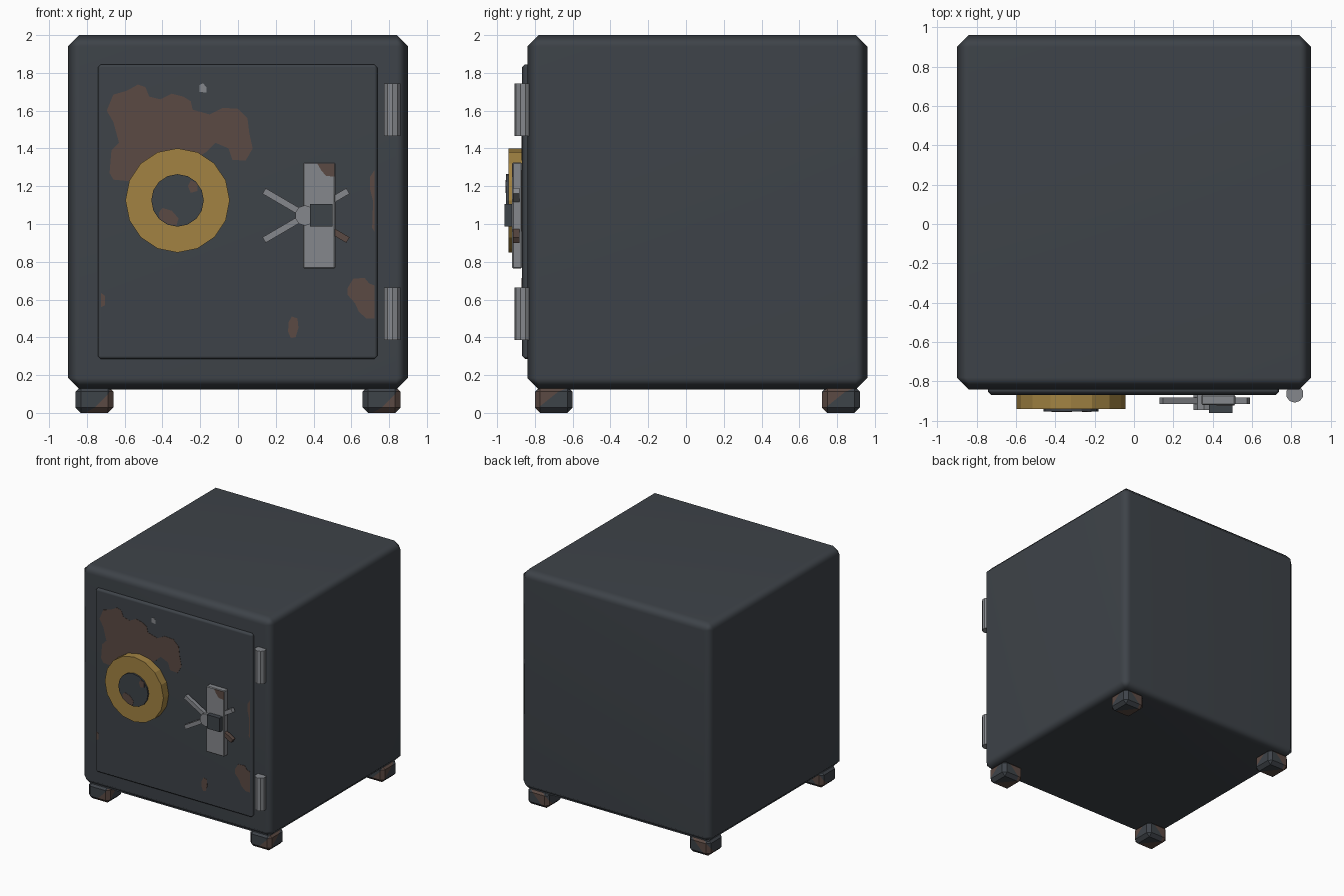
import bpy, bmesh, math
from mathutils import Matrix, Vector

if "Cube" in bpy.data.objects:
    bpy.data.objects.remove(bpy.data.objects["Cube"])


def material(name, rgb):
    m = bpy.data.materials.new(name)
    m.diffuse_color = (*rgb, 1)
    m.use_nodes = True
    m.node_tree.nodes["Principled BSDF"].inputs["Base Color"].default_value = m.diffuse_color
    return m


STEEL = material("dark steel", (0.048, 0.056, 0.066))
GREY = material("bare metal", (0.235, 0.245, 0.262))
BRASS = material("brass", (0.36, 0.225, 0.055))
RUST = material("rust", (0.105, 0.068, 0.056))


def finish(name, bm, mats, smooth=False):
    bmesh.ops.recalc_face_normals(bm, faces=bm.faces)
    me = bpy.data.meshes.new(name)
    bm.to_mesh(me)
    bm.free()
    for m in mats:
        me.materials.append(m)
    ob = bpy.data.objects.new(name, me)
    bpy.context.collection.objects.link(ob)
    if smooth:
        for o in bpy.context.selected_objects:
            o.select_set(False)
        ob.select_set(True)
        bpy.context.view_layer.objects.active = ob
        bpy.ops.object.shade_smooth_by_angle(angle=math.radians(50))
        ob.modifiers.new("weighted", "WEIGHTED_NORMAL").keep_sharp = True
    return ob


def box_bm(lo, hi, bevel=0.0):
    lo, hi = Vector(lo), Vector(hi)
    bm = bmesh.new()
    mat = Matrix.Translation((lo + hi) / 2) @ Matrix.Diagonal((*(hi - lo), 1))
    bmesh.ops.create_cube(bm, size=1, matrix=mat)
    if bevel:
        bmesh.ops.bevel(bm, geom=bm.edges[:], offset=bevel, segments=1,
                        profile=0.5, affect='EDGES')
    return bm


def box(name, lo, hi, mat, bevel=0.0, smooth=False):
    return finish(name, box_bm(lo, hi, bevel), [mat], smooth)


def disc(name, x, z, r, y0, y1, sides, mat):
    """Cylinder along y between y0 and y1."""
    bm = bmesh.new()
    m = Matrix.Translation((x, (y0 + y1) / 2, z)) @ Matrix.Rotation(math.pi / 2, 4, 'X')
    bmesh.ops.create_cone(bm, cap_ends=True, segments=sides, radius1=r,
                          radius2=r, depth=abs(y1 - y0), matrix=m)
    return finish(name, bm, [mat])


def patch(name, y, pts, mat=RUST, t=0.003):
    """Thin painted plate on a front face at depth y."""
    bm = bmesh.new()
    f = bm.faces.new([bm.verts.new((x, y + 0.001, z)) for x, z in pts])
    ext = bmesh.ops.extrude_face_region(bm, geom=[f])
    bmesh.ops.translate(bm, vec=(0, -t, 0),
                        verts=[v for v in ext["geom"] if isinstance(v, bmesh.types.BMVert)])
    bmesh.ops.triangulate(bm, faces=[f for f in bm.faces if len(f.verts) > 4])
    return finish(name, bm, [mat])


# cabinet and door
box("cabinet", (-0.9, -0.84, 0.125), (0.9, 0.96, 2.0), STEEL, 0.06, True)
box("door", (-0.742, -0.868, 0.285), (0.738, -0.82, 1.845), STEEL, 0.016, True)

# feet with a diagonal rust band
for sx, sn in ((-1, "left"), (1, "right")):
    for cy, yn in ((-0.70, "front"), (0.82, "back")):
        cx = sx * 0.76
        bm = box_bm((cx - 0.1, cy - 0.1, 0), (cx + 0.1, cy + 0.1, 0.14), 0.028)
        n = Vector((1, 0.8, -1)).normalized()
        c = Vector((cx + 0.01, cy, 0.06))
        for d in (-0.035, 0.035):
            bmesh.ops.bisect_plane(bm, geom=bm.verts[:] + bm.edges[:] + bm.faces[:],
                                   plane_co=c + n * d, plane_no=n)
        for f in bm.faces:
            f.material_index = int(abs((f.calc_center_median() - c).dot(n)) < 0.035)
        finish(f"{yn}_{sn}_foot", bm, [STEEL, RUST])

# hinges
for z, nm in ((1.605, "upper_hinge"), (0.525, "lower_hinge")):
    bm = bmesh.new()
    bmesh.ops.create_cone(bm, cap_ends=True, segments=10, radius1=0.045, radius2=0.045,
                          depth=0.28, matrix=Matrix.Translation((0.817, -0.863, z)))
    finish(nm, bm, [GREY])

# combination dial
disc("dial_ring", -0.32, 1.125, 0.276, -0.86, -0.94, 16, BRASS)
disc("dial_knob", -0.32, 1.125, 0.139, -0.93, -0.953, 16, STEEL)

# handle: plate, hub, boss and four spokes
box("handle_plate", (0.343, -0.92, 0.765), (0.515, -0.868, 1.325), GREY, 0.006)
disc("handle_hub", 0.355, 1.045, 0.054, -0.86, -0.945, 10, GREY)
box("handle_boss", (0.38, -0.96, 0.988), (0.5, -0.91, 1.106), STEEL)
for sx in (-1, 1):
    for sz in (-1, 1):
        a, b = Vector((0.36, -0.898, 1.045)), Vector((0.36 + sx * 0.222, -0.898, 1.045 + sz * 0.13))
        bm = box_bm((0, -0.017, -0.017), ((b - a).length, 0.017, 0.017))
        rot = Matrix.Rotation(-math.atan2(b.z - a.z, b.x - a.x), 4, 'Y')
        bm.transform(Matrix.Translation(a) @ rot)
        finish("handle_spoke", bm, [RUST if (sx, sz) == (1, -1) else GREY])

# rust patches on the door
D = -0.868
patch("large_rust_patch", D, [
    (-0.695, 1.6), (-0.66, 1.685), (-0.59, 1.705), (-0.53, 1.738), (-0.49, 1.725),
    (-0.47, 1.675), (-0.41, 1.66), (-0.35, 1.69), (-0.29, 1.675), (-0.25, 1.65),
    (-0.24, 1.605), (-0.15, 1.58), (-0.08, 1.615), (0.0, 1.61), (0.05, 1.56),
    (0.06, 1.48), (0.078, 1.4), (0.04, 1.335), (-0.03, 1.34), (-0.05, 1.4),
    (-0.12, 1.43), (-0.17, 1.38), (-0.25, 1.33), (-0.45, 1.28), (-0.56, 1.225),
    (-0.66, 1.235), (-0.68, 1.27), (-0.67, 1.39), (-0.63, 1.43), (-0.66, 1.54)])
patch("corner_rust_patch", D, [
    (0.58, 0.66), (0.61, 0.71), (0.67, 0.715), (0.695, 0.685), (0.722, 0.675),
    (0.722, 0.5), (0.68, 0.5), (0.64, 0.535), (0.62, 0.58), (0.58, 0.625)])
patch("small_rust_patch", D, [
    (0.268, 0.48), (0.285, 0.51), (0.315, 0.5), (0.32, 0.45), (0.305, 0.4),
    (0.28, 0.395), (0.265, 0.43)])
patch("right_edge_rust", D, [
    (0.722, 1.285), (0.7, 1.25), (0.698, 1.19), (0.715, 1.12), (0.712, 1.03),
    (0.71, 0.98), (0.722, 0.96)])
patch("left_edge_rust", D, [(-0.725, 0.635), (-0.705, 0.62), (-0.705, 0.57), (-0.725, 0.56)])
patch("metal_chip", D, [
    (-0.205, 1.735), (-0.185, 1.745), (-0.168, 1.725), (-0.168, 1.695), (-0.205, 1.7)], GREY)

# rust on dial knob and handle plate
patch("knob_rust_upper", -0.953, [
    (-0.265, 1.2), (-0.25, 1.232), (-0.215, 1.215), (-0.215, 1.175), (-0.25, 1.165)])
patch("knob_rust_lower", -0.953, [
    (-0.42, 1.06), (-0.4, 1.085), (-0.35, 1.07), (-0.315, 1.03), (-0.325, 0.992), (-0.37, 1.0), (-0.415, 1.027)])
patch("plate_rust", -0.92, [
    (0.42, 1.32), (0.512, 1.32), (0.512, 1.25), (0.465, 1.255), (0.44, 1.285)])
